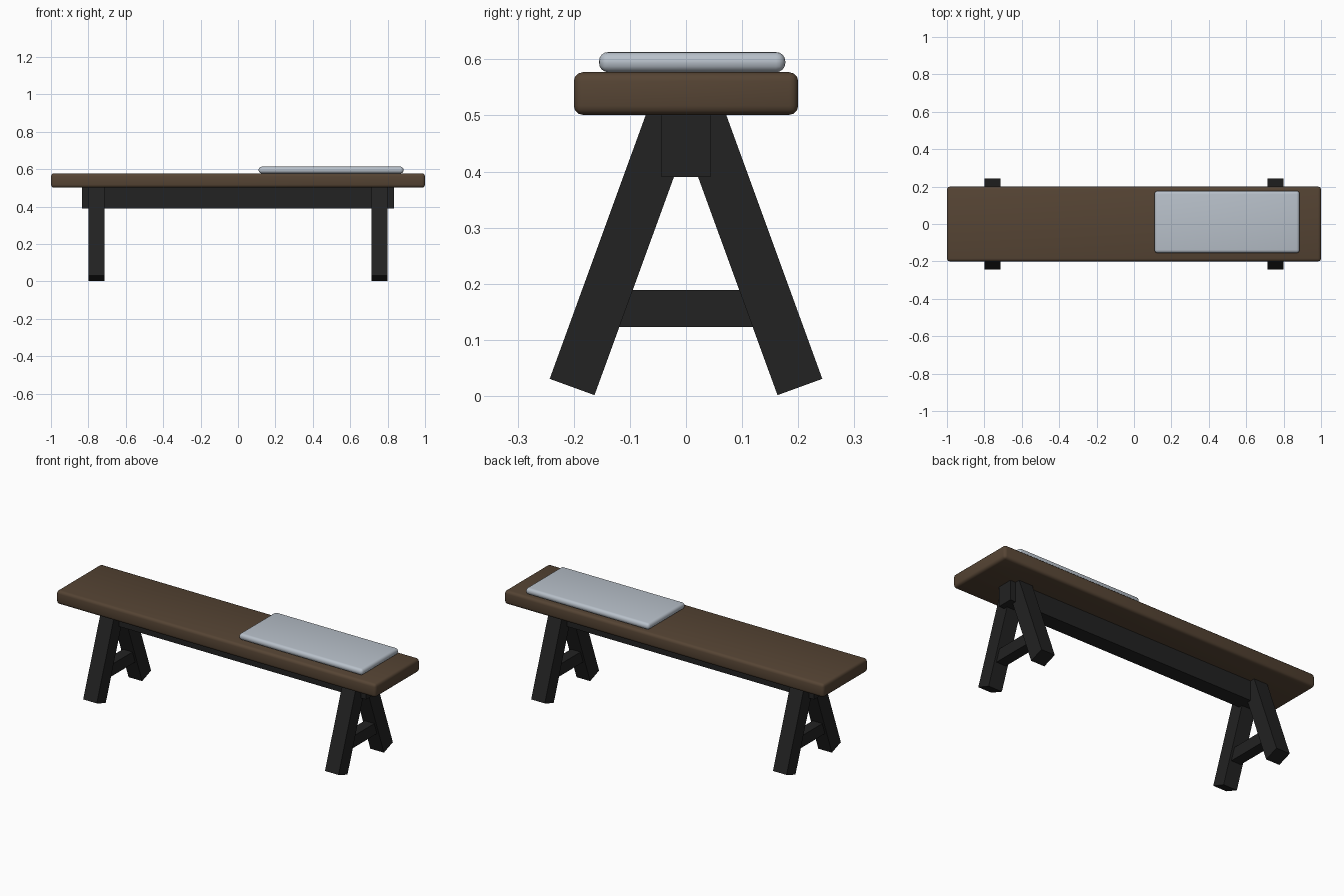
import bpy
import math
from mathutils import Matrix, Vector

if "Cube" in bpy.data.objects:
    bpy.data.objects.remove(bpy.data.objects["Cube"])


def material(name, rgb):
    mat = bpy.data.materials.new(name)
    mat.use_nodes = True
    mat.diffuse_color = (*rgb, 1)
    mat.node_tree.nodes["Principled BSDF"].inputs["Base Color"].default_value = (*rgb, 1)
    return mat


brown = material("brown wood", (0.092, 0.058, 0.034))
black = material("black frame", (0.016, 0.016, 0.016))
grey = material("pale blue grey fabric", (0.48, 0.53, 0.59))


def box(name, low, high, mat, bevel=0, segments=3):
    """Box between two corners, optionally with rounded edges."""
    low, high = Vector(low), Vector(high)
    bpy.ops.mesh.primitive_cube_add(size=1, location=(low + high) / 2)
    obj = bpy.context.object
    obj.name = name
    obj.data.transform(Matrix.Diagonal((*(high - low), 1)))
    obj.data.materials.append(mat)
    if bevel:
        mod = obj.modifiers.new("rounded edges", "BEVEL")
        mod.width = bevel
        mod.segments = segments
        bpy.ops.object.modifier_apply(modifier=mod.name)
        bpy.ops.object.shade_smooth_by_angle(angle=math.radians(40))
    return obj


# Seat plank and cushion
box("seat", (-1, -0.2, 0.501), (1, 0.2, 0.577), brown, 0.016)
box("cushion", (0.11, -0.155, 0.577), (0.885, 0.177, 0.613), grey, 0.0165, 4)

# Beam under the seat
box("beam", (-0.833, -0.044, 0.39), (0.833, 0.044, 0.51), black)

# Trestles: two splayed legs and a stretcher at each end
thick, length, splay = 0.085, 0.55, math.radians(20)
for end, sx in (("left", 1), ("right", -1)):
    x = 0.757 * sx
    for side, sy in (("front", -1), ("back", 1)):
        half = thick / 2
        leg = box(f"{side}_{end}_leg", (-half, -half, 0), (half, half, length), black)
        leg.data.transform(Matrix.Translation((0, 0, length / 2)))
        leg.location = (x, sy * 0.203, 0.016)
        leg.rotation_euler.x = sy * splay
    # stretcher ends slope with the legs
    bar = box(f"{end}_stretcher", (x - 0.03, -0.13, 0.123), (x + 0.03, 0.13, 0.189), black)
    for v in bar.data.vertices:
        if v.co.z > 0:
            v.co.y *= 0.81
